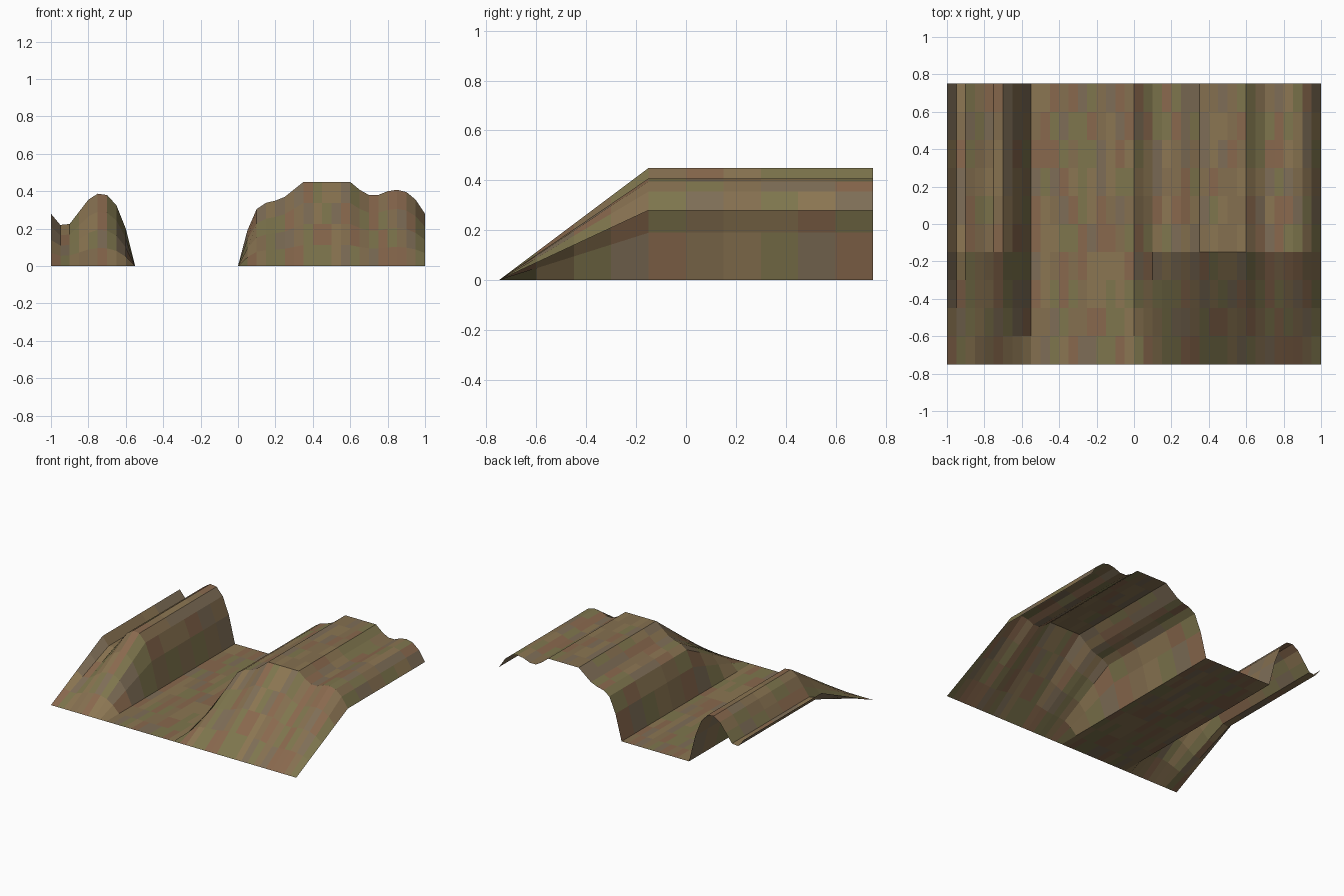
import bpy, bmesh, random

if "Cube" in bpy.data.objects:
    bpy.data.objects.remove(bpy.data.objects["Cube"])

random.seed(4)
CELLS_X, CELLS_Y = 40, 10
STEP_X, STEP_Y = 2 / CELLS_X, 1.5 / CELLS_Y

# Ridge heights across x, one per 0.05 step; the riverbed between them is flat
left_ridge = [.28, .22, .225, .29, .355, .387, .38, .325, .2]
riverbed = [0] * 12
right_ridge = [.19, .305, .338, .35, .37, .41] + [.45] * 6 + \
              [.408, .38, .38, .4, .408, .396, .355, .28]
profile = left_ridge + riverbed + right_ridge


def ramp(y):
    """Front slope: rises from the front edge to full height at y = -0.15."""
    return min(1, max(0, (y + .75) / .6))


# Earth tones: tan, red-brown, olive, mid brown, grey-brown
tones = [(.26, .18, .085), (.25, .14, .075), (.21, .18, .075),
         (.235, .16, .08), (.21, .155, .095)]
mesh = bpy.data.meshes.new("terrain")
for i, tone in enumerate(tones):
    mat = bpy.data.materials.new(f"earth_{i + 1}")
    mat.diffuse_color = (*tone, 1)
    mat.use_nodes = True
    mat.node_tree.nodes["Principled BSDF"].inputs["Base Color"].default_value = mat.diffuse_color
    mesh.materials.append(mat)

# Open terrain sheet: grid lifted by the profile, one tone per cell
bm = bmesh.new()
rows = []
for j in range(CELLS_Y + 1):
    y = -.75 + j * STEP_Y
    rows.append([bm.verts.new((-1 + i * STEP_X, y, h * ramp(y)))
                 for i, h in enumerate(profile)])
for a, b in zip(rows, rows[1:]):
    for i in range(CELLS_X):
        face = bm.faces.new((a[i], a[i + 1], b[i + 1], b[i]))
        face.material_index = random.randrange(len(tones))
        face.smooth = False
bm.to_mesh(mesh)
bm.free()
bpy.context.collection.objects.link(bpy.data.objects.new("terrain", mesh))
